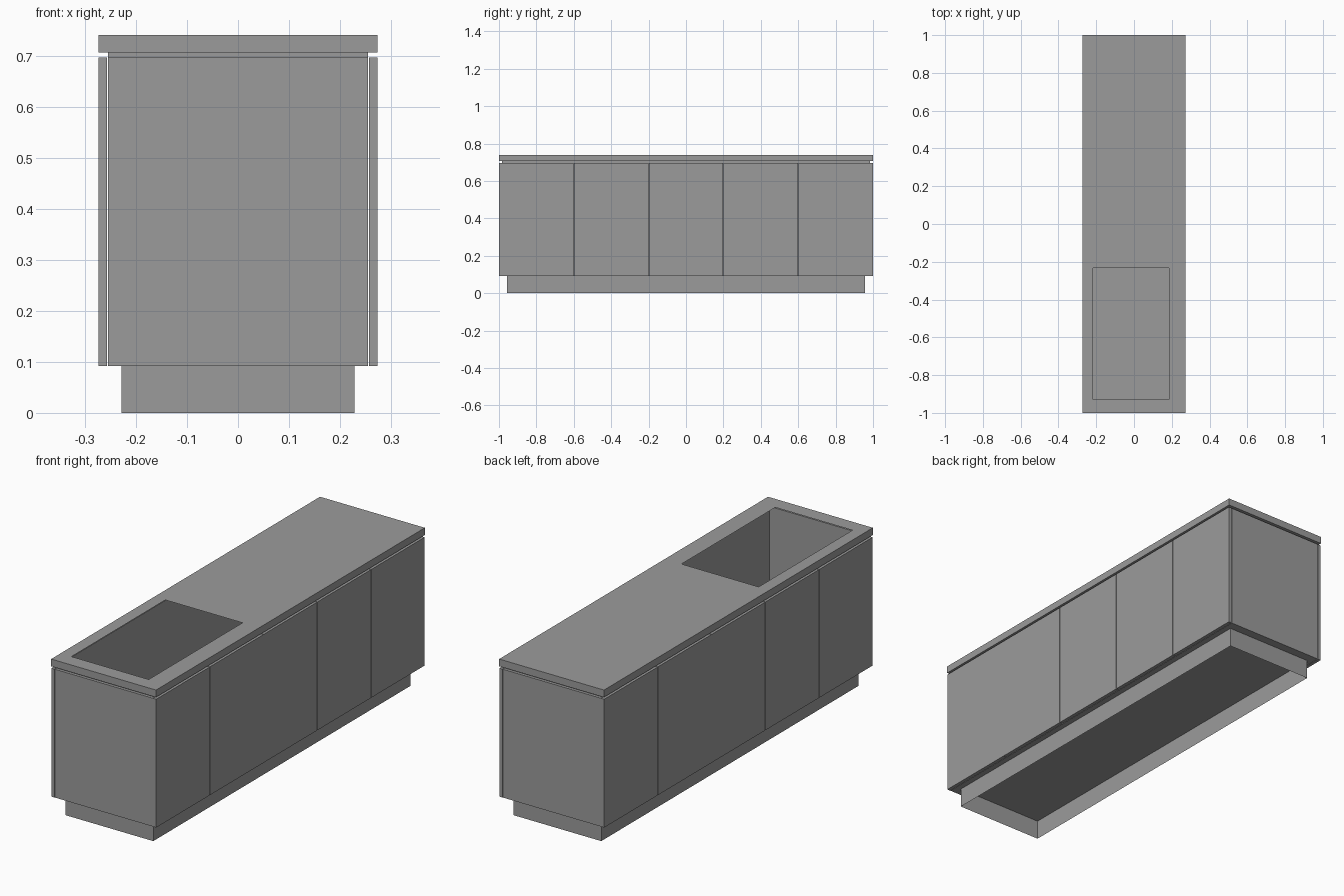
import bpy
import bmesh

cube = bpy.data.objects.get("Cube")
if cube:
    bpy.data.objects.remove(cube)

grey = bpy.data.materials.new("plain grey")
grey.use_nodes = True
colour = (0.33, 0.33, 0.33, 1)
grey.diffuse_color = colour
grey.node_tree.nodes["Principled BSDF"].inputs["Base Color"].default_value = colour


def finish(name, bm):
    mesh = bpy.data.meshes.new(name)
    bm.to_mesh(mesh)
    bm.free()
    mesh.materials.append(grey)
    obj = bpy.data.objects.new(name, mesh)
    bpy.context.collection.objects.link(obj)
    return obj


def box(name, x, y, z, open_sides=()):
    """Box from (min, max) ranges, leaving out the faces on open_sides."""
    bm = bmesh.new()
    for v in bmesh.ops.create_cube(bm, size=1)["verts"]:
        v.co = [r[0] if c < 0 else r[1] for c, r in zip(v.co, (x, y, z))]
    bm.normal_update()
    signs = {"top": 1, "bottom": -1}
    drop = [f for f in bm.faces if any(f.normal.z * signs[s] > 0.5 for s in open_sides)]
    bmesh.ops.delete(bm, geom=drop, context="FACES")
    return finish(name, bm)


def sheet_with_hole(bm, outer, hole, z, up):
    """Flat rectangle at height z with a rectangular opening."""
    loops = []
    for x0, x1, y0, y1 in (outer, hole):
        loops.append([bm.verts.new((x, y, z)) for x, y in
                      ((x0, y0), (x1, y0), (x1, y1), (x0, y1))])
    for i in range(4):
        j = (i + 1) % 4
        quad = [loops[0][i], loops[0][j], loops[1][j], loops[1][i]]
        bm.faces.new(quad if up else quad[::-1])
    return loops[0]


HALF_W, BODY_W, BODY_L, PANEL_L = 0.273, 0.255, 0.984, 0.998
BASE, PANEL_TOP, NECK_TOP, TOP = 0.092, 0.696, 0.706, 0.74

# Open plinth and hollow cabinet body
box("plinth", (-0.228, 0.228), (-0.956, 0.956), (0, BASE), ("top", "bottom"))
box("cabinet_body", (-BODY_W, BODY_W), (-BODY_L, BODY_L), (BASE, NECK_TOP), ("top",))

# Worktop shell with the sink opening, its underside only over the overhang
bm = bmesh.new()
outer = (-HALF_W, HALF_W, -1, 1)
upper = sheet_with_hole(bm, outer, (-0.216, 0.186, -0.93, -0.232), TOP, True)
lower = sheet_with_hole(bm, outer, (-BODY_W, BODY_W, -BODY_L, BODY_L), NECK_TOP, False)
for i in range(4):
    j = (i + 1) % 4
    bm.faces.new((lower[i], lower[j], upper[j], upper[i]))
finish("worktop", bm)

# End panels
for name, s in (("front_panel", -1), ("back_panel", 1)):
    box(name, (-BODY_W, BODY_W), sorted((s * BODY_L, s * PANEL_L)), (BASE, PANEL_TOP))

# Five doors along each long side
gap = 0.0015
for side, s in (("left", 1), ("right", -1)):
    for i in range(5):
        start = -1 + 0.4 * i
        box(f"{side}_door_{i + 1}", sorted((s * (BODY_W + 0.002), s * HALF_W)),
            (start + gap, start + 0.4 - gap), (BASE, PANEL_TOP))
